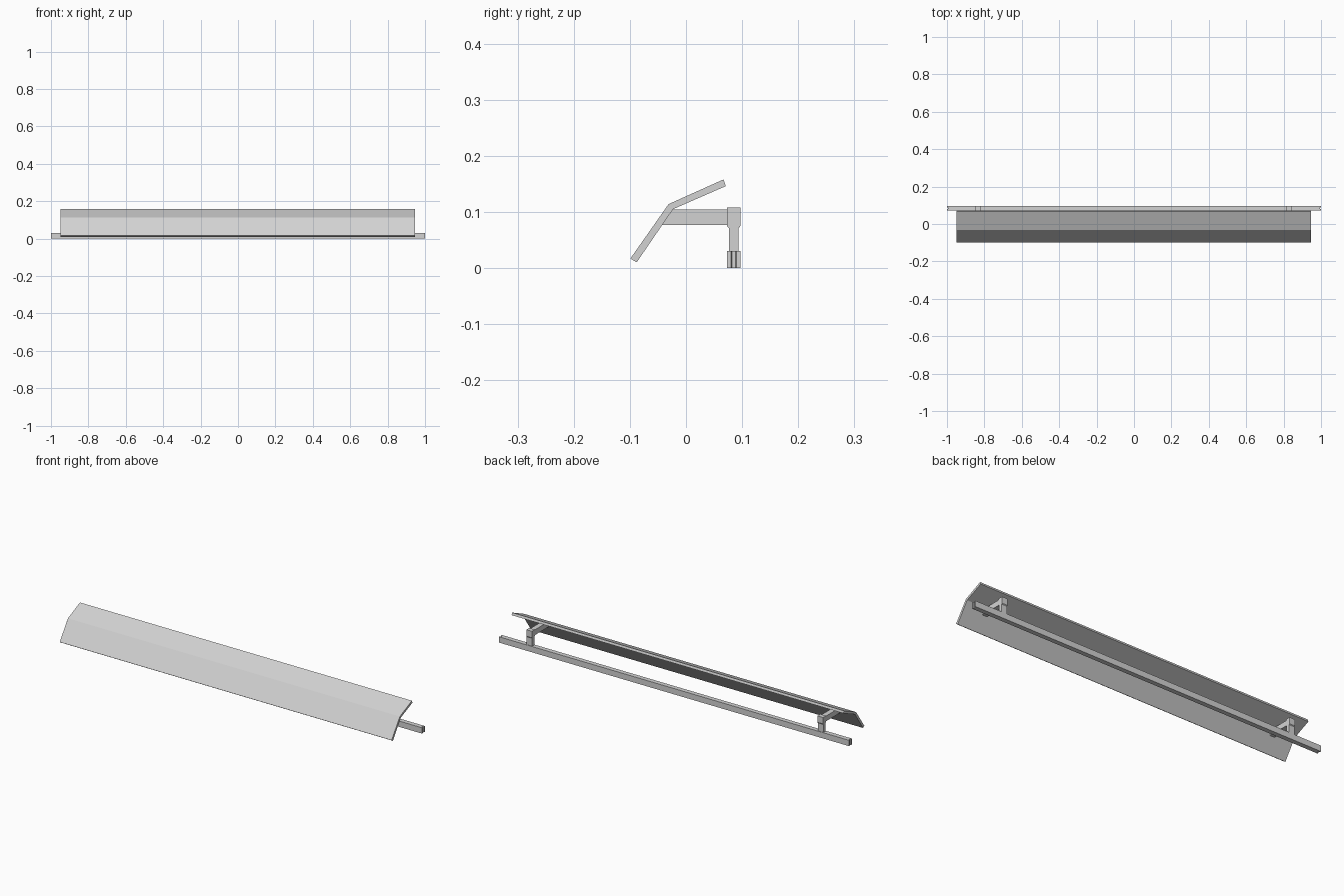
import bpy, bmesh

if "Cube" in bpy.data.objects:
    bpy.data.objects.remove(bpy.data.objects["Cube"])

grey = bpy.data.materials.new("light_grey")
grey.diffuse_color = (0.65, 0.65, 0.65, 1)
grey.use_nodes = True
grey.node_tree.nodes["Principled BSDF"].inputs["Base Color"].default_value = grey.diffuse_color


def extrude_profile(name, points, x0, x1, axis="yz"):
    """Extrude a closed profile: yz along x, or xy along z."""
    bm = bmesh.new()
    if axis == "yz":
        verts = [bm.verts.new((x0, a, b)) for a, b in points]
        move = (x1 - x0, 0, 0)
    else:
        verts = [bm.verts.new((a, b, x0)) for a, b in points]
        move = (0, 0, x1 - x0)
    face = bm.faces.new(verts)
    new = bmesh.ops.extrude_face_region(bm, geom=[face])["geom"]
    bmesh.ops.translate(bm, vec=move,
                        verts=[v for v in new if isinstance(v, bmesh.types.BMVert)])
    bmesh.ops.recalc_face_normals(bm, faces=bm.faces)
    mesh = bpy.data.meshes.new(name)
    bm.to_mesh(mesh)
    bm.free()
    mesh.materials.append(grey)
    obj = bpy.data.objects.new(name, mesh)
    bpy.context.collection.objects.link(obj)
    return obj


# Bent shade panel
extrude_profile("shade", [(-0.099, 0.017), (-0.031, 0.114), (0.067, 0.158),
                          (0.071, 0.146), (-0.023, 0.105), (-0.088, 0.010)],
                -0.95, 0.947)

# Long rail with a shallow slot in each end
extrude_profile("rail", [(-1, 0.073), (1, 0.073), (1, 0.080), (0.994, 0.082),
                         (0.994, 0.088), (1, 0.090), (1, 0.097), (-1, 0.097),
                         (-1, 0.090), (-0.994, 0.088), (-0.994, 0.082), (-1, 0.080)],
                0, 0.030, axis="xy")

# Two brackets: an upright post with a thicker head, and an arm to the shade
for side, x in (("left", -0.835), ("right", 0.829)):
    extrude_profile(side + "_post", [(0.073, 0.108), (0.097, 0.108), (0.097, 0.075),
                                     (0.094, 0.071), (0.094, 0.029), (0.077, 0.029),
                                     (0.077, 0.071), (0.073, 0.075)],
                    x - 0.016, x + 0.016)
    extrude_profile(side + "_arm", [(-0.043, 0.077), (0.074, 0.077),
                                    (0.074, 0.104), (-0.025, 0.104)],
                    x - 0.013, x + 0.013)
